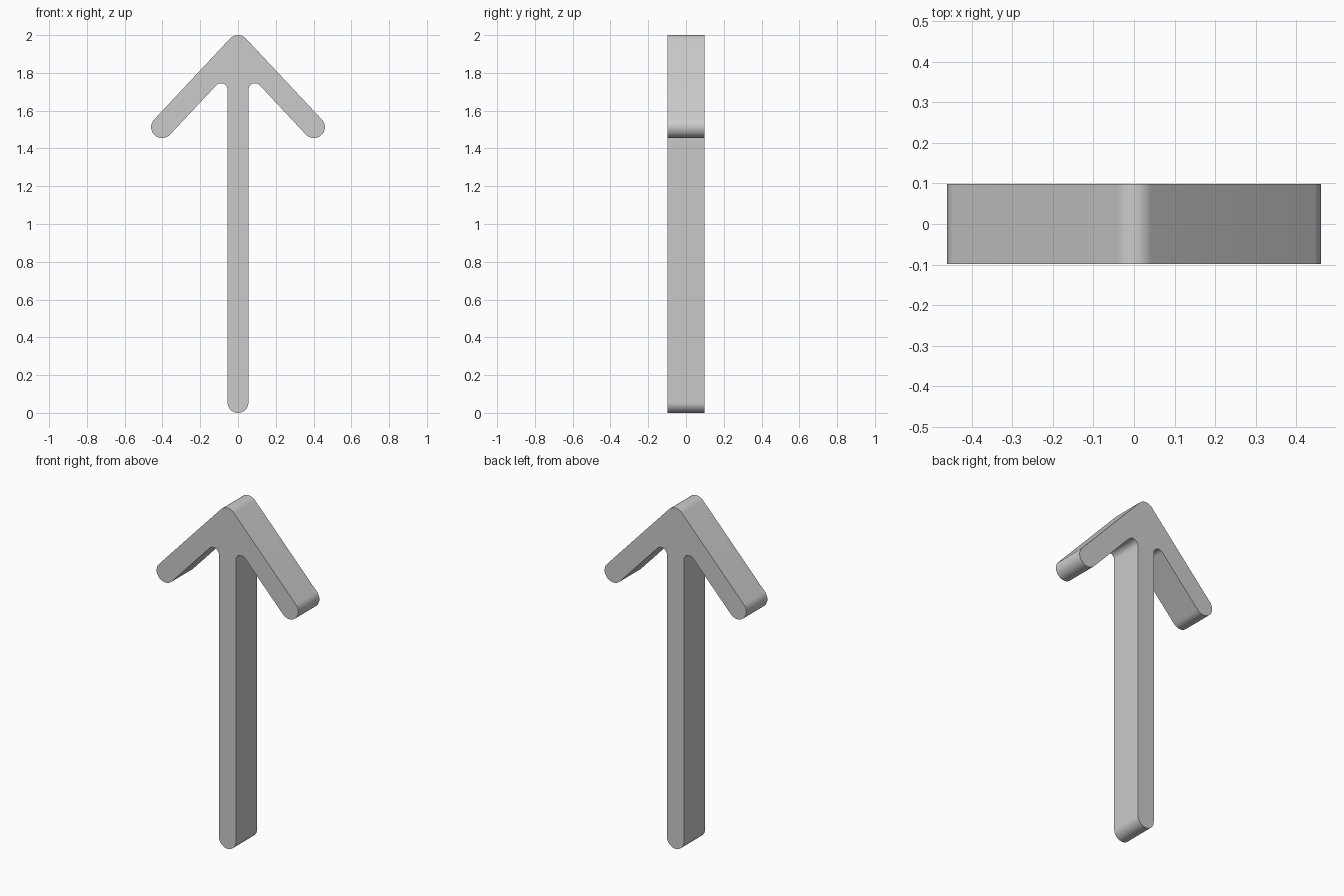
import bpy, bmesh
from math import radians, degrees, atan2, cos, sin

if "Cube" in bpy.data.objects:
    bpy.data.objects.remove(bpy.data.objects["Cube"])

R_SHAFT, R_ARM, R_FILLET, HALF_DEPTH = 0.055, 0.058, 0.035, 0.098
APEX = (0.0, 2.0 - R_ARM)
TIP = (0.402, 1.513)


def arc(centre, radius, start, end, steps):
    """Points along a circular arc in the x-z plane, angles in degrees."""
    pts = []
    for i in range(steps + 1):
        a = radians(start + (end - start) * i / steps)
        pts.append((centre[0] + radius * cos(a), centre[1] + radius * sin(a)))
    return pts


# Direction square to the sloping arm
normal = degrees(atan2(TIP[0] - APEX[0], APEX[1] - TIP[1]))
nx, nz = cos(radians(normal)), sin(radians(normal))

# Inner fillet touches both the shaft side and the arm's underside
fx = R_SHAFT + R_FILLET
fz = TIP[1] - (R_ARM + R_FILLET + (fx - TIP[0]) * nx) / nz

# Right half of the outline, bottom to top, then mirrored
half = arc((0, R_SHAFT), R_SHAFT, -90, 0, 12)
half += arc((fx, fz), R_FILLET, 180, normal, 16)
half += arc(TIP, R_ARM, normal - 180, normal, 24)
half += arc(APEX, R_ARM, normal, 90, 8)
outline = half + [(-x, z) for x, z in reversed(half[1:-1])]

# Extrude the outline through the depth
bm = bmesh.new()
face = bm.faces.new([bm.verts.new((x, -HALF_DEPTH, z)) for x, z in outline])
ext = bmesh.ops.extrude_face_region(bm, geom=[face], use_keep_orig=True)
bmesh.ops.translate(bm, vec=(0, 2 * HALF_DEPTH, 0),
                    verts=[g for g in ext["geom"] if isinstance(g, bmesh.types.BMVert)])
bmesh.ops.recalc_face_normals(bm, faces=bm.faces[:])
mesh = bpy.data.meshes.new("arrow")
bm.to_mesh(mesh)
bm.free()

arrow = bpy.data.objects.new("arrow", mesh)
bpy.context.collection.objects.link(arrow)
bpy.context.view_layer.objects.active = arrow
arrow.select_set(True)
bpy.ops.object.shade_smooth_by_angle(angle=radians(30))
